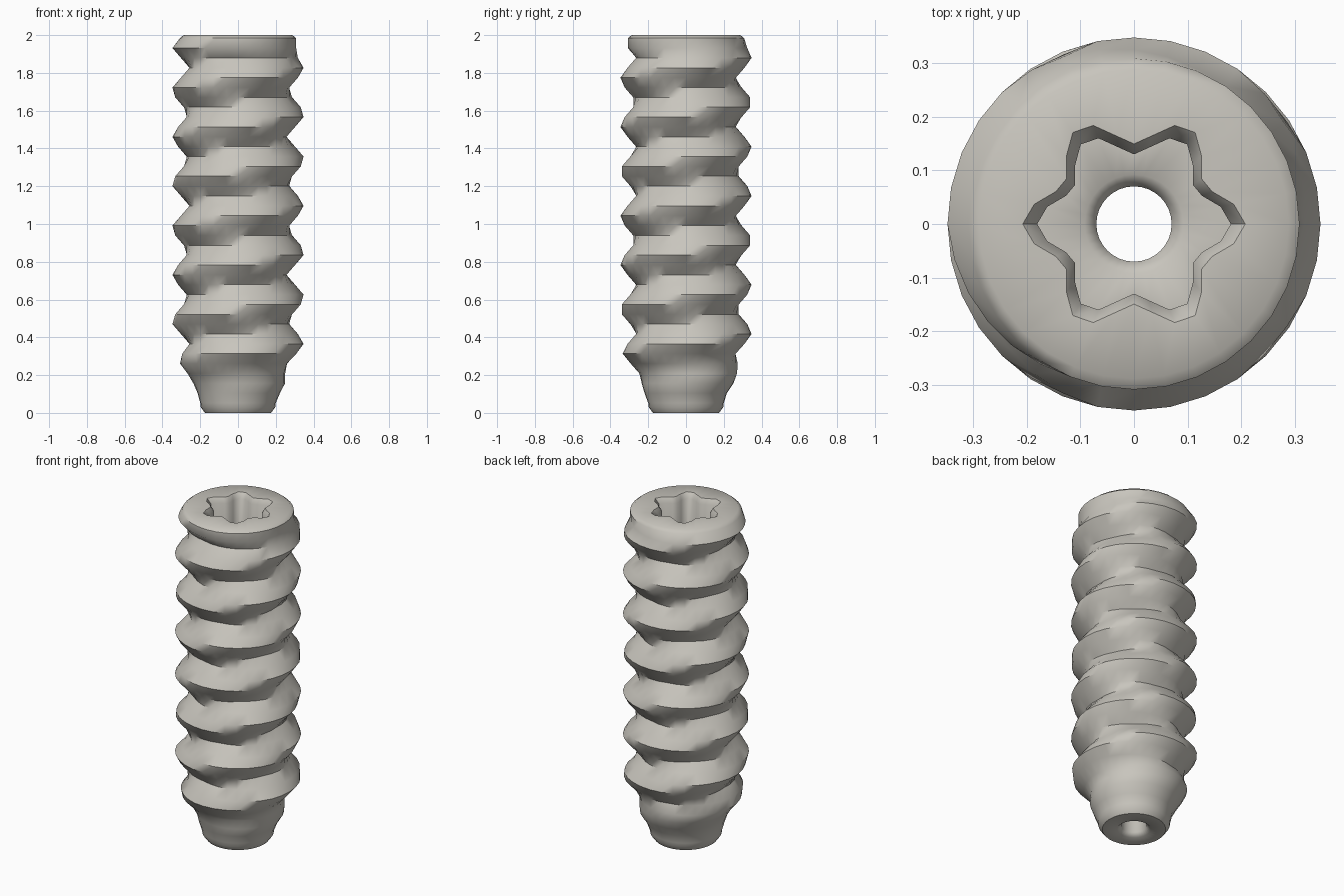
import bpy, bmesh, math

if "Cube" in bpy.data.objects:
    bpy.data.objects.remove(bpy.data.objects["Cube"])

N = 32               # sides around the axis
ROW = 0.0522         # vertical grid step
PITCH = 4.667        # thread pitch in rows
ROOT, DEPTH = 0.255, 0.092

# tapered tip: core radius and thread height for the lowest rows
TIP_CORE = [0.2, 0.2, 0.212, 0.228, 0.238, 0.25, 0.255]
TIP_AMP = [0, 0, 0.01, 0.025, 0.035, 0.057, 0.08]


def thread_radius(k, a):
    """Radius of the single-start right-hand thread at row k and angle a."""
    crest = 35 + PITCH * a / (2 * math.pi)
    d = ((k - crest) / PITCH) % 1.0
    f = min(1.0, 1.17 * abs(1 - 2 * d))
    if k < len(TIP_CORE):
        return TIP_CORE[k] + TIP_AMP[k] * f
    r = ROOT + DEPTH * f
    if k == 38:
        return 0.308
    return max(r, 0.308) if k == 37 else r


def star(a):
    """Six-lobed drive socket outline."""
    return 0.178 + 0.029 * math.cos(6 * a)


def circle(r):
    return lambda a: r


# stack of rings: (height, radius function), up the outside and down the inside
rings = [(0.0, circle(0.092)), (0.0, circle(0.175)), (0.03, circle(0.197))]
rings += [(k * ROW, lambda a, k=k: thread_radius(k, a)) for k in range(1, 39)]
rings += [
    (2.0, circle(0.288)),                 # top chamfer
    (2.0, star),                          # socket mouth
    (1.97, lambda a: 0.87 * star(a)),     # socket chamfer
    (1.5, lambda a: 0.87 * star(a)),      # socket floor
    (1.5, circle(0.092)),                 # countersink
    (1.478, circle(0.07)),
    (0.022, circle(0.07)),                # through hole
]

bm = bmesh.new()
loops = []
for z, fn in rings:
    loop = []
    for i in range(N):
        a = 2 * math.pi * i / N
        r = fn(a)
        loop.append(bm.verts.new((r * math.cos(a), r * math.sin(a), z)))
    loops.append(loop)
for j in range(len(loops)):
    lo, hi = loops[j], loops[(j + 1) % len(loops)]
    for i in range(N):
        n = (i + 1) % N
        bm.faces.new((lo[i], lo[n], hi[n], hi[i]))
bmesh.ops.recalc_face_normals(bm, faces=bm.faces)

mesh = bpy.data.meshes.new("threaded_screw")
bm.to_mesh(mesh)
bm.free()
screw = bpy.data.objects.new("threaded_screw", mesh)
bpy.context.collection.objects.link(screw)

# one warm grey material
mat = bpy.data.materials.new("warm grey")
mat.diffuse_color = (0.58, 0.56, 0.51, 1)
mat.use_nodes = True
mat.node_tree.nodes["Principled BSDF"].inputs["Base Color"].default_value = mat.diffuse_color
mesh.materials.append(mat)

bpy.context.view_layer.objects.active = screw
screw.select_set(True)
bpy.ops.object.shade_smooth_by_angle(angle=math.radians(46))
